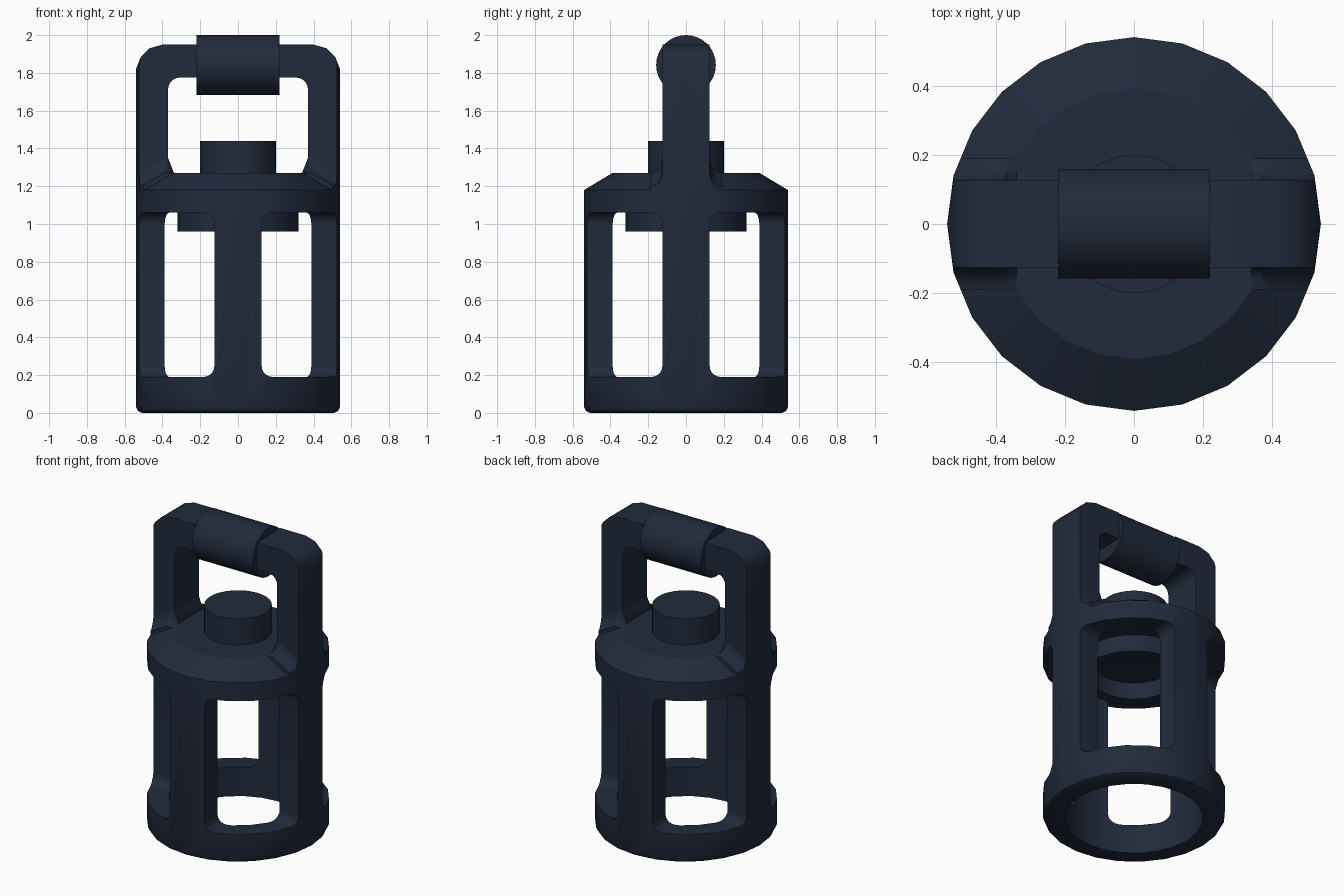
import bpy, bmesh, math

if "Cube" in bpy.data.objects:
    bpy.data.objects.remove(bpy.data.objects["Cube"])

navy = bpy.data.materials.new("dark_navy")
navy.diffuse_color = (0.015, 0.023, 0.045, 1)
navy.use_nodes = True
navy.node_tree.nodes["Principled BSDF"].inputs["Base Color"].default_value = navy.diffuse_color


def loft(name, rings, closed=False):
    """Skin equal-length rings; cap the ends unless closed into a loop."""
    bm = bmesh.new()
    vs = [[bm.verts.new(p) for p in r] for r in rings]
    n = len(rings[0])
    pairs = list(zip(vs, vs[1:])) + ([(vs[-1], vs[0])] if closed else [])
    for a, b in pairs:
        for i in range(n):
            bm.faces.new((a[i], a[(i + 1) % n], b[(i + 1) % n], b[i]))
    if not closed:
        bm.faces.new(vs[0])
        bm.faces.new(vs[-1])
    bmesh.ops.recalc_face_normals(bm, faces=bm.faces)
    me = bpy.data.meshes.new(name)
    bm.to_mesh(me)
    bm.free()
    ob = bpy.data.objects.new(name, me)
    bpy.context.collection.objects.link(ob)
    me.materials.append(navy)
    return ob


def circle(r, z, n):
    return [(r * math.cos(2 * math.pi * i / n), r * math.sin(2 * math.pi * i / n), z)
            for i in range(n)]


def boolean(ob, cutter, op):
    m = ob.modifiers.new(op.lower(), 'BOOLEAN')
    m.operation, m.object, m.solver = op, cutter, 'EXACT'
    bpy.context.view_layer.objects.active = ob
    bpy.ops.object.modifier_apply(modifier=m.name)


def arc(cx, cz, r, a0, a1, n=5):
    return [(cx + r * math.cos(math.radians(a0 + (a1 - a0) * i / n)),
             cz + r * math.sin(math.radians(a0 + (a1 - a0) * i / n))) for i in range(n + 1)]


# Cage body: hollow cup, open underneath, with sloped shoulder
profile = [(0.39, 1.27), (0.54, 1.18), (0.54, 0.03), (0.53, 0.01),
           (0.51, 0), (0.41, 0), (0.41, 1.07)]
body = loft("cage_body", [circle(r, z, 24) for r, z in profile])

# Four windows, one per quadrant, with corners rounded against the posts
cutters = []
window_edge = arc(0.185, 0.25, 0.06, 270, 180) + arc(0.185, 1.0, 0.06, 180, 90)
for sx in (1, -1):
    for sy in (1, -1):
        rings = [[(sx * e, sy * e, z), (sx * 0.7, sy * e, z),
                  (sx * 0.7, sy * 0.7, z), (sx * e, sy * 0.7, z)] for e, z in window_edge]
        cutters.append(loft("window_cutter", rings))
for c in cutters:
    boolean(body, c, 'DIFFERENCE')

# Handle legs and their flared feet, trimmed to the body's round outline
trim = loft("handle_trim", [circle(0.5395, z, 24) for z in (0.9, 2.2)])
outline = [(0.215, 1.95), (0.40, 1.95), (0.47, 1.93), (0.515, 1.885), (0.54, 1.82),
           (0.56, 1.78), (0.56, 1.15), (0.3, 1.15), (0.3, 1.265)]
outline += arc(0.31, 1.325, 0.06, -90, 0) + arc(0.31, 1.715, 0.06, 0, 90) + [(0.215, 1.775)]
flare = [(0.125, 0.08), (0.13, 0.05), (0.143, 0.025), (0.163, 0.008), (0.19, 0)]
section = [(-y, z) for y, z in flare[::-1]] + flare + [(0.19, -0.06), (-0.19, -0.06)]
stations = [(0.34, 1.27, 0.02), (0.37, 1.27, 1), (0.39, 1.27, 1), (0.56, 1.168, 1)]
parts = [body]
for side, s in (("left", -1), ("right", 1)):
    leg = loft(side + "_handle_leg",
               [[(s * x, y, z) for x, z in outline] for y in (-0.125, 0.125)])
    foot = loft(side + "_handle_foot",
                [[(s * x, y, z0 + (z * k if z > 0 else z)) for y, z in section]
                 for x, z0, k in stations])
    for ob in (leg, foot):
        boolean(ob, trim, 'INTERSECT')
        parts.append(ob)

# Grip roller, top knob and the socket under the top plate
grip = loft("grip_roller", [[(x, a, b + 1.842) for a, b, _ in circle(0.158, 0, 32)]
                            for x in (-0.22, 0.22)])
knob = loft("top_knob", [circle(0.2, z, 32) for z in (1.2, 1.44)])
socket = loft("socket", [circle(r, z, 32) for r, z in
                         ((0.32, 1.1), (0.32, 0.96), (0.25, 0.96), (0.25, 1.1))], closed=True)
parts += [grip, knob, socket]

# Helpers are no longer needed once applied
for c in cutters + [trim]:
    bpy.data.objects.remove(c)

# Smooth shading with sharp edges kept
bpy.ops.object.select_all(action='DESELECT')
for ob in parts:
    ob.select_set(True)
bpy.context.view_layer.objects.active = body
bpy.ops.object.shade_smooth_by_angle(angle=math.radians(30))
